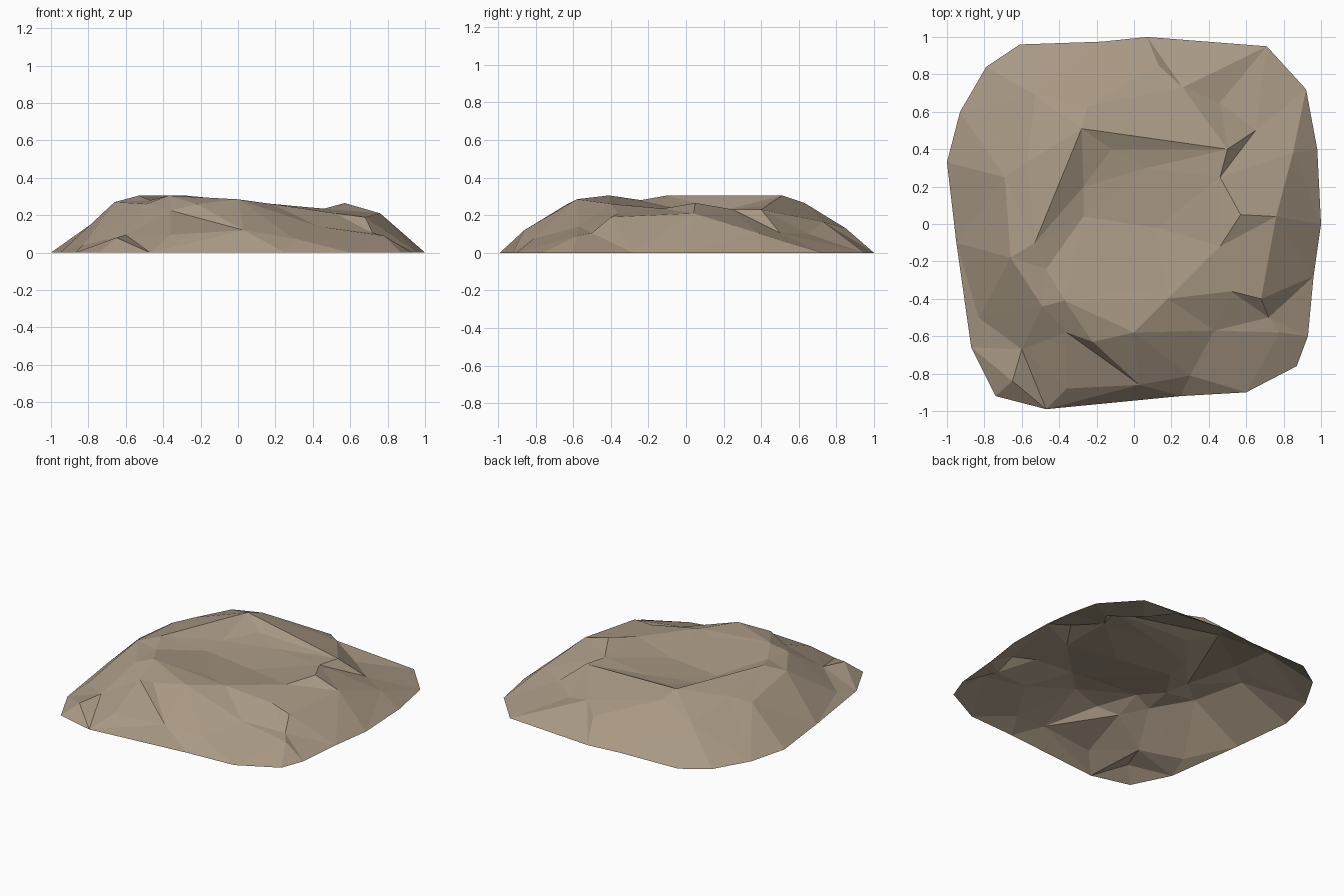
import bpy
from mathutils import Vector
from mathutils.geometry import delaunay_2d_cdt

# Ground outline (z = 0), counter-clockwise
outline = [(-1, .33), (-.95, -.1), (-.87, -.66), (-.74, -.92), (-.47, -.99), (.25, -.92),
           (.6, -.9), (.87, -.76), (.93, -.6), (.96, -.28), (1, 0), (.98, .4), (.92, .72),
           (.71, .95), (.07, 1), (-.17, .975), (-.61, .96), (-.79, .84), (-.93, .6)]

# Outer slopes, gully and chipped corners
slopes = [(-.69, .25, .22), (-.57, .33, .26), (-.53, .69, .19), (.13, .85, .13),
          (.26, .73, .165), (.46, .65, .1), (.65, .5, .105), (.85, .38, .105),
          (.76, .04, .21), (.68, -.4, .19), (.72, -.5, .105), (.78, -.58, .09),
          (.43, -.57, .14), (.30, -.81, .075), (.03, -.86, .12), (-.36, -.88, .095),
          (-.65, -.84, .08), (-.6, -.67, .095), (-.83, -.5, .04), (-.36, -.58, .225)]

# Uneven rim of the crown
rim = [(-.28, .51, .305), (-.53, -.1, .305), (-.66, -.18, .27), (-.47, -.24, .28),
       (-.49, -.44, .26), (-.37, -.41, .305), (-.22, -.63, .26), (0, -.58, .285),
       (.18, -.4, .26), (.46, -.12, .235), (.52, -.36, .21), (.57, .05, .265),
       (.46, .25, .23), (.5, .4, .23), (-.25, .63, .265)]

# Shallow hollow inside the rim
hollow = [(-.12, .4, .25), (-.27, .2, .225), (-.27, .04, .215), (.07, .3, .225),
          (.02, -.35, .26), (.12, -.02, .21)]

points = [Vector((x, y, 0)) for x, y in outline] + [Vector(p) for p in slopes + rim + hollow]


def find(x, y):
    """Index of the point nearest to a plan position."""
    return min(range(len(points)), key=lambda i: (points[i].xy - Vector((x, y))).length)


# Creases that must stay as edges: hollow rim, gully, shoulder, front chips
creases = [
    [(-.28, .51), (.5, .4), (.65, .5), (.46, .65), (.26, .73), (.13, .85), (.07, 1), (.26, .73)],
    [(-.28, .51), (-.53, -.1), (-.47, -.24), (-.37, -.41), (.18, -.4), (.46, -.12),
     (.57, .05), (.46, .25), (.5, .4)],
    [(.26, .73), (.71, .95), (.65, .5), (.46, .25)],
    [(.98, .4), (.85, .38), (.76, .04), (.68, -.4), (.96, -.28), (.72, -.5), (.68, -.4)],
    [(.18, -.4), (.43, -.57), (0, -.58), (.18, -.4)],
    [(-.36, -.58), (.03, -.86), (-.22, -.63), (-.36, -.58)],
    [(-.47, -.99), (-.36, -.88), (.03, -.86), (.25, -.92)],
    [(-.47, -.99), (-.6, -.67)],
]
n = len(outline)
edges = [(i, (i + 1) % n) for i in range(n)]
for path in creases:
    ids = [find(*p) for p in path]
    edges += list(zip(ids, ids[1:]))

# Triangulate in plan, then lift every point to its height
plan, _, faces, origin, _, _ = delaunay_2d_cdt([p.xy for p in points], edges, [], 1, 1e-5)
verts = []
for p, src in zip(plan, origin):
    if src:
        z = points[src[0]].z
    else:
        w = [(1 / ((q.xy - p).length + 1e-4) ** 2, q.z) for q in points]
        z = sum(a * b for a, b in w) / sum(a for a, _ in w)
    verts.append((p.x, p.y, z))

mesh = bpy.data.meshes.new("rock_mound")
mesh.from_pydata(verts, [], [tuple(f) for f in faces])
mesh.update()
rock = bpy.data.objects.new("rock_mound", mesh)
bpy.context.collection.objects.link(rock)

# Single stone colour
stone = bpy.data.materials.new("warm_stone")
stone.diffuse_color = (.40, .32, .235, 1)
mesh.materials.append(stone)
